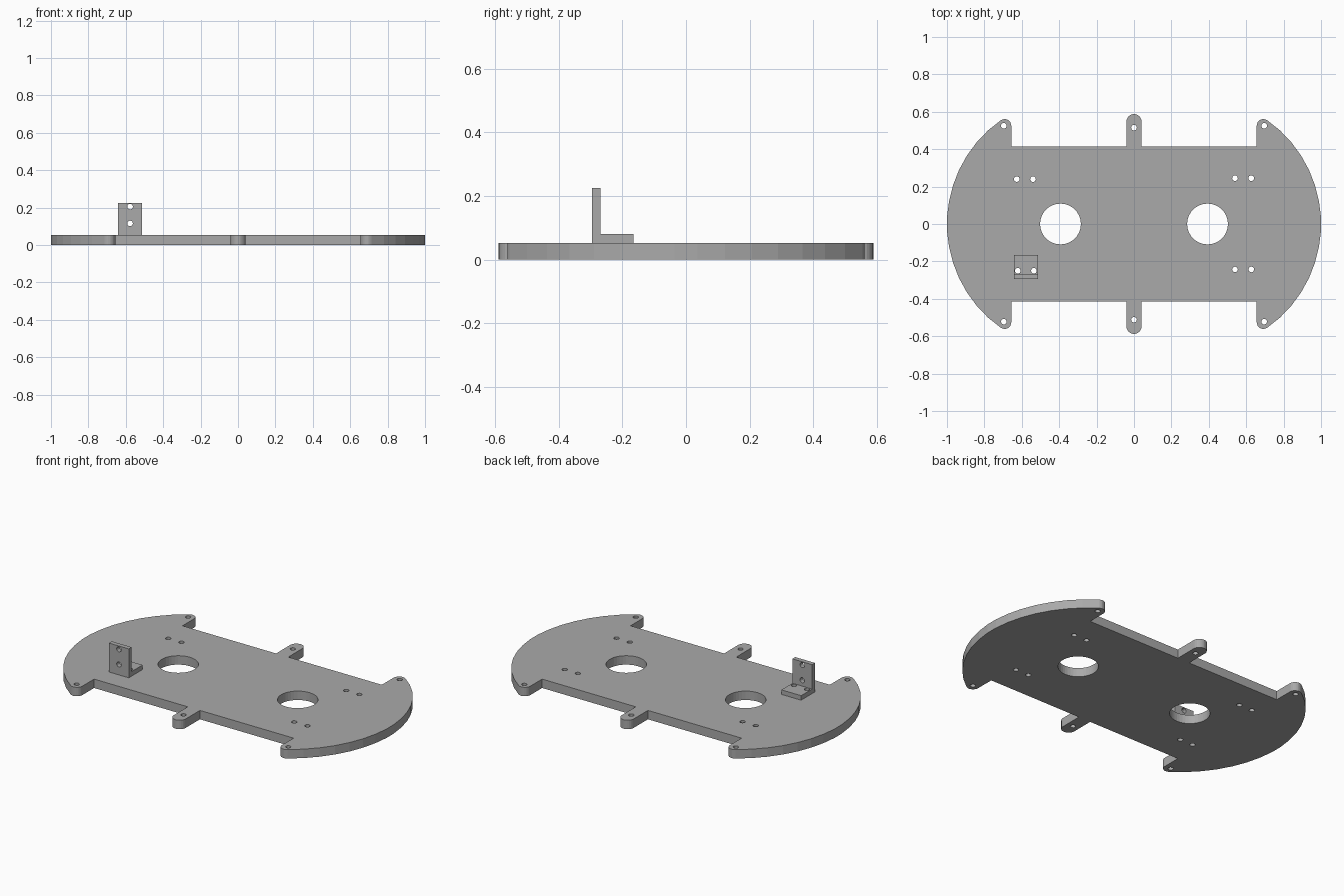
import bpy, bmesh
from math import sin, cos, atan2, radians, pi
from mathutils import Matrix

if "Cube" in bpy.data.objects:
    bpy.data.objects.remove(bpy.data.objects["Cube"], do_unlink=True)

grey = bpy.data.materials.new("plain grey")
grey.use_nodes = True
colour = (0.4, 0.4, 0.4, 1)
grey.diffuse_color = colour
grey.node_tree.nodes["Principled BSDF"].inputs["Base Color"].default_value = colour


def arc(cx, cy, r, start, end, steps):
    return [(cx + r * cos(start + (end - start) * i / steps),
             cy + r * sin(start + (end - start) * i / steps)) for i in range(steps + 1)]


def circle(cx, cy, r, sides):
    return arc(cx, cy, r, 0, 2 * pi, sides)[:-1]


def rectangle(x0, x1, y0, y1):
    return [(x0, y0), (x1, y0), (x1, y1), (x0, y1)]


def plate(name, loops, thickness, placement):
    """Flat sheet: first loop is the outline, the others are holes."""
    curve = bpy.data.curves.new(name, "CURVE")
    curve.dimensions = "2D"
    curve.fill_mode = "BOTH"
    curve.extrude = thickness / 2
    for points in loops:
        spline = curve.splines.new("POLY")
        spline.points.add(len(points) - 1)
        for p, (x, y) in zip(spline.points, points):
            p.co = (x, y, 0, 1)
        spline.use_cyclic_u = True
    helper = bpy.data.objects.new("helper", curve)
    bpy.context.collection.objects.link(helper)
    bpy.context.view_layer.update()
    evaluated = helper.evaluated_get(bpy.context.evaluated_depsgraph_get())
    mesh = bpy.data.meshes.new_from_object(evaluated)
    bpy.data.objects.remove(helper, do_unlink=True)
    bm = bmesh.new()
    bm.from_mesh(mesh)
    bmesh.ops.remove_doubles(bm, verts=bm.verts, dist=0.0001)
    bm.transform(placement)
    bmesh.ops.recalc_face_normals(bm, faces=bm.faces)
    bm.to_mesh(mesh)
    bm.free()
    mesh.name = name
    mesh.materials.clear()
    mesh.materials.append(grey)
    for face in mesh.polygons:
        face.material_index = 0
        face.use_smooth = False
    ob = bpy.data.objects.new(name, mesh)
    bpy.context.collection.objects.link(ob)
    return ob


# Chassis outline: one quarter, mirrored into four
T = 0.053
HOOK_X, HOOK_Y, HOOK_R = 0.692, 0.525, 0.036
ARC_X, ARC_R = 0.32, 0.68
tangent = atan2(HOOK_Y, HOOK_X - ARC_X)
quarter = arc(ARC_X, 0, ARC_R, radians(3), tangent, 7)[:-1]      # round end
quarter += arc(HOOK_X, HOOK_Y, HOOK_R, tangent, pi, 8)           # hook tip
quarter += [(HOOK_X - HOOK_R, 0.415), (0.04, 0.415)]             # wheel notch
quarter += arc(0, 0.548, 0.04, 0, pi / 2, 6)[:-1]                # middle tab
half = quarter + [(0, 0.588)] + [(-x, y) for x, y in reversed(quarter)]
outline = half + [(x, -y) for x, y in reversed(half)]
outline = [(1.0 if x > 0.995 else -1.0 if x < -0.995 else x, y) for x, y in outline]

# Chassis holes
HOLE = 0.015
bracket_holes = [(-0.621, -0.25), (-0.535, -0.25)]
small = [(x, y) for x in (0.54, 0.627) for y in (0.245, -0.243)]
small += [(-0.627, 0.24), (-0.54, 0.24)] + bracket_holes
small += [(x, y) for x in (-0.696, 0.696) for y in (-0.522, 0.525)]
small += [(0, 0.515), (0, -0.512)]
holes = [circle(x, y, HOLE, 16) for x, y in small]
holes += [circle(x, 0, 0.109, 40) for x in (-0.393, 0.393)]
plate("chassis_plate", [outline] + holes, T, Matrix.Translation((0, 0, T / 2)))

# Sensor bracket: foot and upright
FOOT = 0.027
X0, X1, FRONT, BACK, TOP = -0.642, -0.512, -0.295, -0.165, 0.225
plate("bracket_foot",
      [rectangle(X0, X1, FRONT + FOOT, BACK)] + [circle(x, y, HOLE, 16) for x, y in bracket_holes],
      FOOT, Matrix.Translation((0, 0, T + FOOT / 2)))
upright_holes = [circle(-0.577, z, HOLE, 16) for z in (0.115, 0.205)]
plate("bracket_upright", [rectangle(X0, X1, T, TOP)] + upright_holes, FOOT,
      Matrix.Translation((0, FRONT + FOOT / 2, 0)) @ Matrix.Rotation(pi / 2, 4, "X"))
